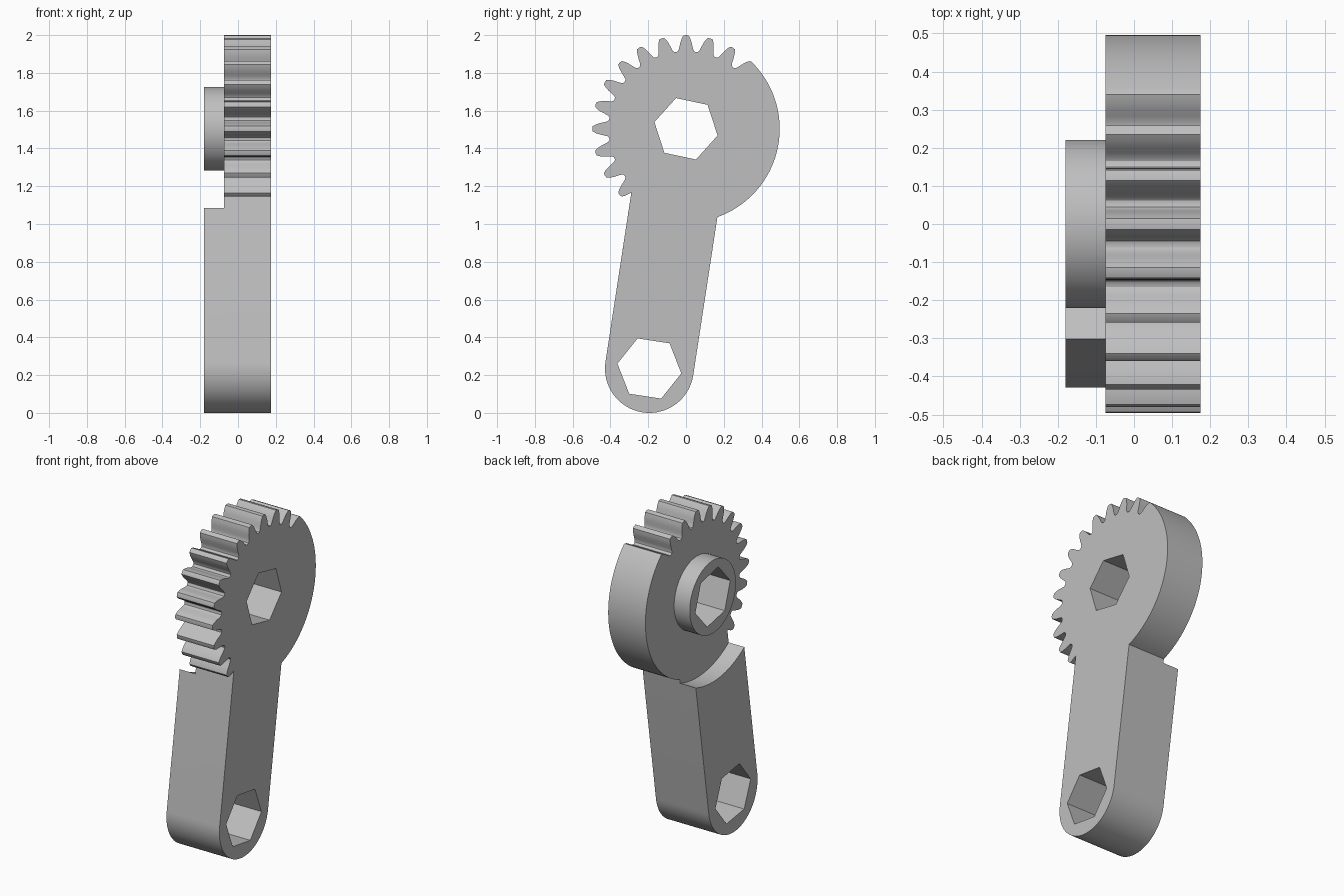
import bpy, bmesh
from math import sin, cos, acos, radians, degrees
from mathutils import Matrix

cube = bpy.data.objects.get("Cube")
if cube:
    bpy.data.objects.remove(cube, do_unlink=True)

GEAR, FOOT = (0.0, 1.504), (-0.194, 0.235)   # pivot centres in (y, z)
TILT = 8.7                                   # lean of the arm in degrees
ARM_R, TIP_R, RECESS_R, BOSS_R = 0.235, 0.496, 0.517, 0.221
BACK, STEP, FACE = -0.18, -0.075, 0.175      # x levels

metal = bpy.data.materials.new("grey metal")
metal.use_nodes = True
metal.diffuse_color = (0.52, 0.52, 0.52, 1)
metal.node_tree.nodes["Principled BSDF"].inputs["Base Color"].default_value = metal.diffuse_color


def polar(c, r, deg):
    return (c[0] + r * cos(radians(deg)), c[1] + r * sin(radians(deg)))


def arc(c, r, a, b, n):
    return [polar(c, r, a + (b - a) * i / n) for i in range(n + 1)]


def hexagon(c, turn):
    return arc(c, 0.171, turn, turn + 300, 5)


def slab(name, loops, x0, x1):
    """Extrude closed (y, z) loops, inner ones being holes, from x0 to x1."""
    curve = bpy.data.curves.new(name, 'CURVE')
    curve.dimensions, curve.fill_mode = '2D', 'BOTH'
    curve.extrude = (x1 - x0) / 2
    for loop in loops:
        spline = curve.splines.new('POLY')
        spline.points.add(len(loop) - 1)
        for point, (y, z) in zip(spline.points, loop):
            point.co = (y, z, 0, 1)
        spline.use_cyclic_u = True
    obj = bpy.data.objects.new(name, curve)
    bpy.context.collection.objects.link(obj)
    bpy.ops.object.select_all(action='DESELECT')
    obj.select_set(True)
    bpy.context.view_layer.objects.active = obj
    bpy.ops.object.convert(target='MESH')
    mesh = obj.data
    # Local x, y, z become world y, z, x
    mesh.transform(Matrix(((0, 0, 1, (x0 + x1) / 2), (1, 0, 0, 0), (0, 1, 0, 0), (0, 0, 0, 1))))
    bm = bmesh.new()
    bm.from_mesh(mesh)
    bmesh.ops.remove_doubles(bm, verts=bm.verts, dist=0.0001)
    bmesh.ops.recalc_face_normals(bm, faces=bm.faces)
    bm.to_mesh(mesh)
    bm.free()
    mesh.materials.clear()
    mesh.materials.append(metal)
    bpy.ops.object.shade_smooth_by_angle(angle=radians(30))
    return obj


def arm_meets(r):
    """Angles where a circle round the gear centre crosses the arm's sides."""
    spread = degrees(acos(ARM_R / r))
    return 180 - TILT + spread, 360 - TILT - spread


# Rounded foot of the arm, shared by both layers
foot = arc(FOOT, ARM_R, 180 - TILT, 360 - TILT, 40)

# Gear teeth: half of one tooth as (half angle, radius), from root to tip
flank = [(7.5, 0.409), (6.3, 0.411), (5.4, 0.418), (4.6, 0.435),
         (3.75, 0.457), (2.8, 0.477), (1.6, 0.494)]
teeth = [polar(GEAR, r, 45 + h) for h, r in reversed(flank)]
for tooth in range(60, 226, 15):
    teeth += [polar(GEAR, r, tooth - h) for h, r in flank[1:]]
    teeth.append(polar(GEAR, TIP_R, tooth))
    # The last tooth runs into the side of the arm
    rest = flank[4:] if tooth == 225 else flank
    teeth += [polar(GEAR, r, tooth + h) for h, r in reversed(rest)]
teeth.append(polar(GEAR, 0.445, arm_meets(0.445)[0]))

# Toothed plate with the smooth cam side and the arm
cam = arc(GEAR, TIP_R, arm_meets(TIP_R)[1] - 360, 46, 60)
gear_hole, foot_hole = hexagon(GEAR, -12), hexagon(FOOT, -TILT)
slab("gear_arm_plate", [foot + cam + teeth, gear_hole, foot_hole], STEP, FACE)

# Thick part of the arm, ending in a hollow arc that clears a mating gear
left, right = arm_meets(RECESS_R)
slab("arm_thick_layer", [foot + arc(GEAR, RECESS_R, right, left, 24), foot_hole], BACK, STEP)

# Round boss around the gear hole
slab("hub_boss", [arc(GEAR, BOSS_R, 0, 354.375, 63), gear_hole], BACK, STEP)
